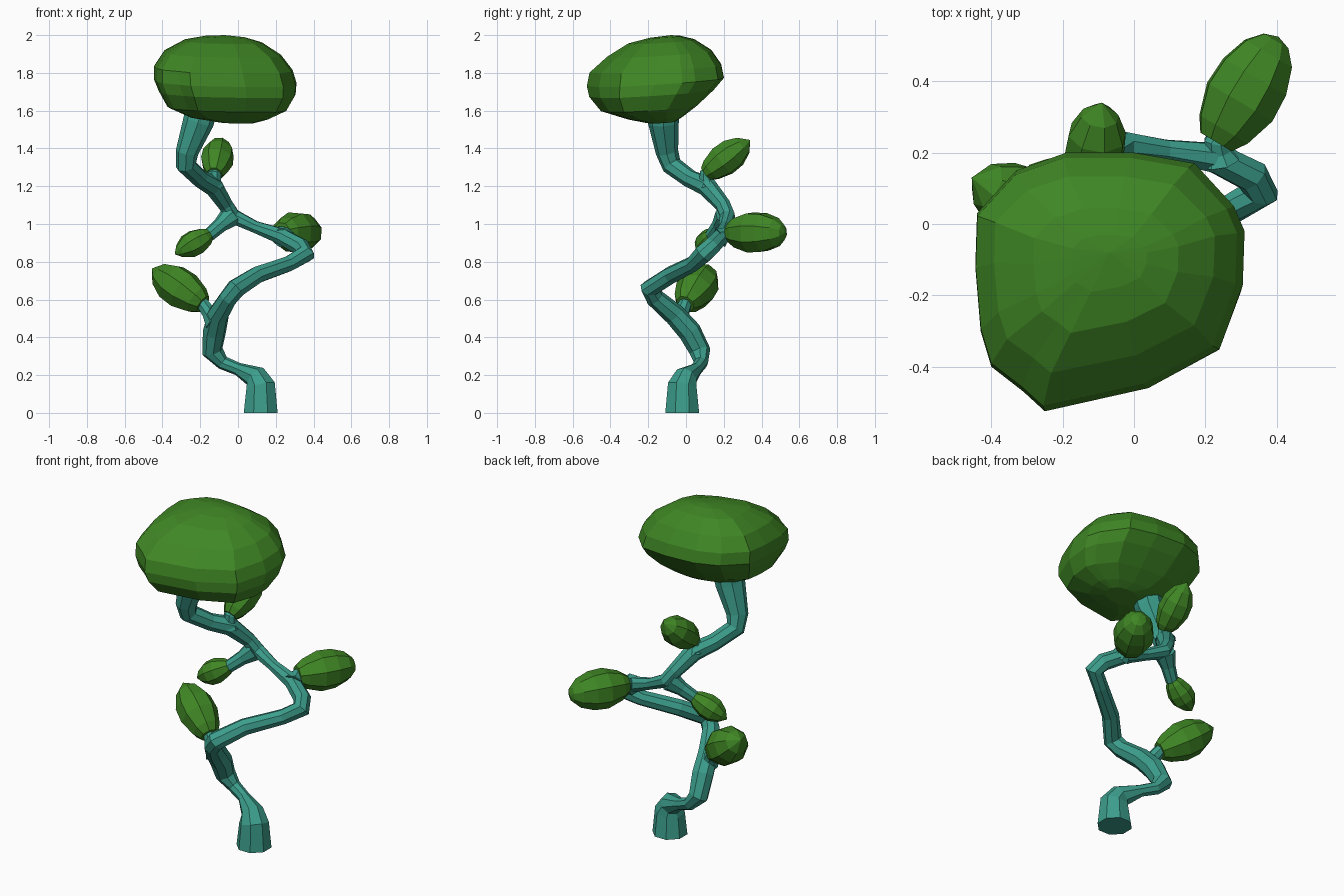
import bpy, bmesh, math
from mathutils import Vector

if "Cube" in bpy.data.objects:
    bpy.data.objects.remove(bpy.data.objects["Cube"])


def material(name, color):
    m = bpy.data.materials.new(name)
    m.diffuse_color = (*color, 1)
    m.use_nodes = True
    m.node_tree.nodes["Principled BSDF"].inputs["Base Color"].default_value = m.diffuse_color
    return m


bark = material("teal_bark", (0.045, 0.34, 0.26))
green = material("leaf_green", (0.05, 0.24, 0.018))


def skin_rings(name, rings, mat, tip=None):
    """Join equal-sized rings into a closed, flat shaded skin."""
    bm = bmesh.new()
    vs = [[bm.verts.new(p) for p in r] for r in rings]
    n = len(vs[0])
    for a, b in zip(vs, vs[1:]):
        for i in range(n):
            j = (i + 1) % n
            bm.faces.new((a[i], a[j], b[j], b[i]))
    bm.faces.new(vs[0][::-1])
    if tip is None:
        bm.faces.new(vs[-1])
    else:
        t = bm.verts.new(tip)
        for i in range(n):
            bm.faces.new((vs[-1][i], vs[-1][(i + 1) % n], t))
    bmesh.ops.recalc_face_normals(bm, faces=bm.faces[:])
    me = bpy.data.meshes.new(name)
    bm.to_mesh(me)
    bm.free()
    me.materials.append(mat)
    ob = bpy.data.objects.new(name, me)
    bpy.context.collection.objects.link(ob)
    return ob


def sweep(name, pts, mat, sides=8, tip=None):
    """Sweep a polygon along (x, y, z, radius) points without twist."""
    P = [Vector(p[:3]) for p in pts]
    segs = [(b - a).normalized() for a, b in zip(P, P[1:])]
    tans = [segs[0]] + [(a + b).normalized() for a, b in zip(segs, segs[1:])] + [segs[-1]]
    u = tans[0].orthogonal().normalized()
    rings = []
    for k, (p, t) in enumerate(zip(P, tans)):
        if k:
            u = tans[k - 1].rotation_difference(t) @ u
        v = t.cross(u)
        rings.append([p + pts[k][3] * (math.cos(a) * u + math.sin(a) * v)
                      for a in (2 * math.pi * (i + .5) / sides for i in range(sides))])
    return skin_rings(name, rings, mat, tip)


# winding trunk
sweep("trunk", [
    (.12, -.02, 0, .097), (.12, -.02, .14, .083), (.095, 0, .19, .063),
    (.0, .055, .232, .034), (-.08, .08, .265, .037), (-.135, .075, .325, .056),
    (-.125, .02, .43, .062), (-.105, -.06, .52, .058), (-.05, -.165, .61, .05),
    (-.01, -.19, .66, .053), (.1, -.08, .73, .047), (.27, .04, .79, .043),
    (.355, .09, .84, .052), (.33, .135, .88, .049), (.23, .185, .935, .045),
    (.09, .205, .985, .033), (-.025, .22, 1.04, .042), (-.065, .195, 1.1, .042),
    (-.13, .11, 1.2, .054), (-.2, .02, 1.24, .048), (-.275, -.075, 1.31, .054),
    (-.27, -.1, 1.38, .06), (-.21, -.12, 1.54, .082), (-.18, -.12, 1.66, .085)], bark)

# side twigs with leaf pods: trunk joint, pod base, pod tip, pod radius, tip bluntness
pods = [
    ("lower_left", (-.12, -.04, .48), (-.185, -.005, .575), (-.455, .13, .765), .107, .5),
    ("right", (.24, .18, .93), (.23, .23, .955), (.405, .525, .955), .112, .6),
    ("upper", (-.13, .11, 1.2), (-.125, .105, 1.265), (-.09, .34, 1.445), .087, .5),
    ("inner_left", (-.04, .21, 1.04), (-.15, .14, .945), (-.335, .09, .84), .07, .45),
]
profile = [(0, .48), (.12, .74), (.38, 1), (.62, .96)]
for name, joint, base, tip, r, blunt in pods:
    j, b, t = Vector(joint), Vector(base), Vector(tip)
    mid = j.lerp(b, .5)
    inside = b.lerp(t, .12)
    sweep(name + "_twig", [(*j, .06), (*mid, .04), (*b, .036), (*inside, .03)], bark)
    pts = [(*b.lerp(t, f), r * s) for f, s in profile + [(.84, blunt + .12)]]
    if blunt > .55:
        pts.append((*b.lerp(t, .96), r * .38))
    sweep(name + "_leaf", pts, green, tip=t)

# broad canopy: plan outline scaled per level
outline = [(-.44, .03), (-.33, .15), (-.19, .2), (0, .2), (.17, .17), (.28, .05),
           (.31, -.02), (.305, -.17), (.24, -.35), (.04, -.46), (-.25, -.525),
           (-.31, -.47), (-.40, -.40), (-.43, -.3), (-.445, -.12)]
cx, cy = -.07, -.16
# z, scale x, scale y, shift x, shift y
levels = [(1.537, .25, .2, .06, .03), (1.56, .55, .4, .02, 0), (1.61, .84, .7, .01, -.035),
          (1.69, .96, .91, .01, -.02), (1.75, 1, 1, 0, 0), (1.82, .97, .96, -.01, 0),
          (1.9, .82, .76, -.015, .02), (1.965, .54, .48, -.01, .03), (1.99, .28, .22, 0, .05)]
rings = []
for z, sx, sy, dx, dy in levels:
    rings.append([(cx + dx + (x - cx) * sx, cy + dy + (y - cy) * sy,
                   z - .035 * (x - cx) * sx + .07 * (y - cy) * sy) for x, y in outline])
skin_rings("canopy", rings, green, tip=(-.07, -.08, 2))
